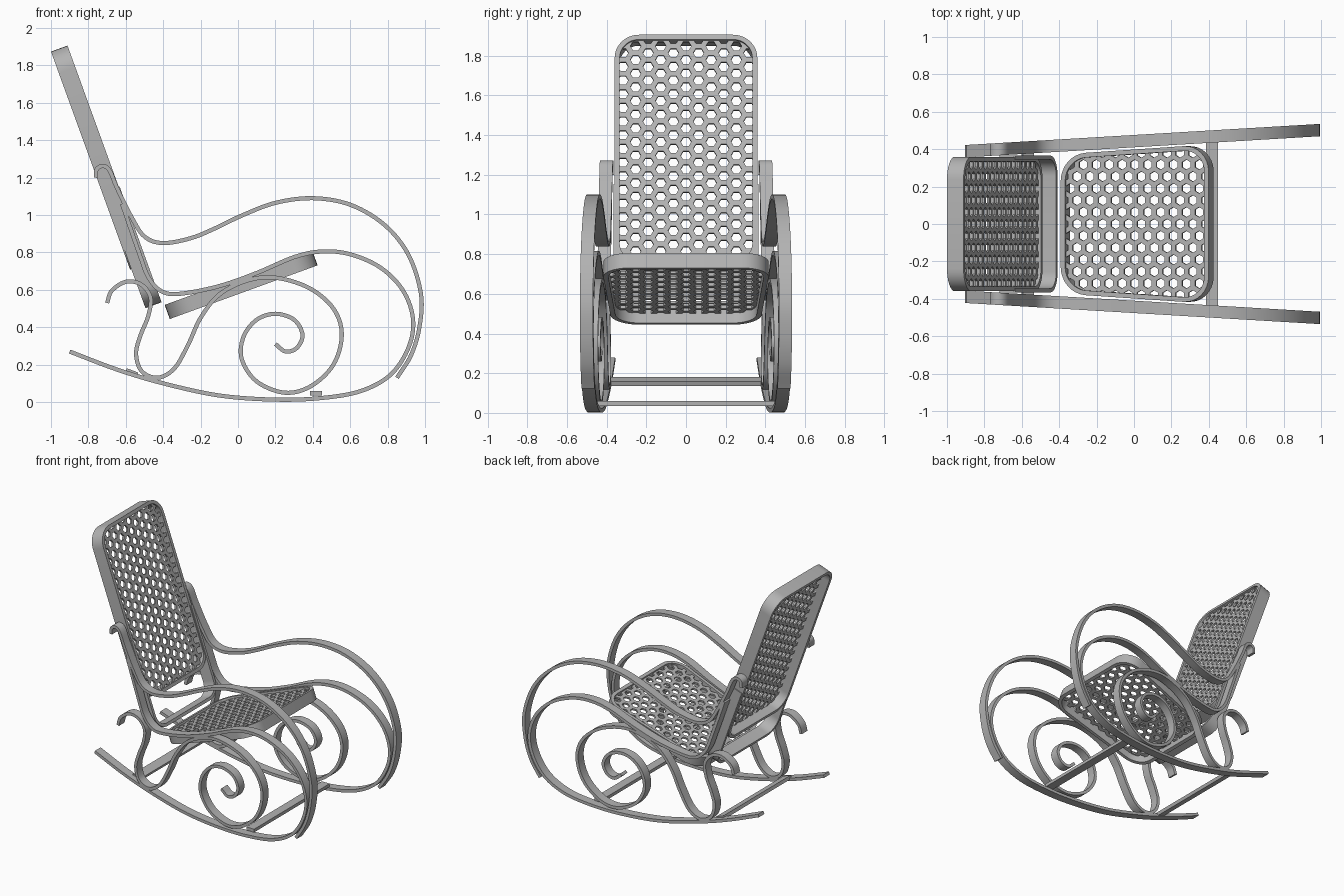
import bpy, bmesh, math
from mathutils import Vector

if "Cube" in bpy.data.objects:
    bpy.data.objects.remove(bpy.data.objects["Cube"])

grey = bpy.data.materials.new("warm_grey")
grey.use_nodes = True
COLOUR = (0.45, 0.45, 0.45, 1)
grey.diffuse_color = COLOUR
grey.node_tree.nodes["Principled BSDF"].inputs["Base Color"].default_value = COLOUR


def finish(bm, name):
    bmesh.ops.recalc_face_normals(bm, faces=bm.faces)
    mesh = bpy.data.meshes.new(name)
    bm.to_mesh(mesh)
    bm.free()
    mesh.materials.append(grey)
    obj = bpy.data.objects.new(name, mesh)
    bpy.context.collection.objects.link(obj)
    bpy.ops.object.select_all(action='DESELECT')
    bpy.context.view_layer.objects.active = obj
    obj.select_set(True)
    bpy.ops.object.shade_smooth_by_angle(angle=math.radians(35))
    return obj


def spline(points, steps=7):
    """Smooth curve through the points."""
    p = [Vector(q) for q in points]
    p = [2 * p[0] - p[1]] + p + [2 * p[-1] - p[-2]]
    out = []
    for a, b, c, d in zip(p, p[1:], p[2:], p[3:]):
        for i in range(steps):
            t = i / steps
            out.append(0.5 * (2 * b + (c - a) * t + (2 * a - 5 * b + 4 * c - d) * t * t
                              + (3 * b - a - 3 * c + d) * t ** 3))
    return out + [p[-2]]


def rounded(corners, radius, closed=True, steps=8):
    """Polygon with rounded corners; an open one keeps its two ends."""
    p = [Vector(q) for q in corners]
    n, out = len(p), []
    for i, q in enumerate(p):
        if not closed and i in (0, n - 1):
            out.append(q)
            continue
        d1, d2 = (p[i - 1] - q).normalized(), (p[(i + 1) % n] - q).normalized()
        for k in range(steps + 1):
            t = k / steps * math.pi / 2
            out.append(q + radius * ((1 - math.sin(t)) * d1 + (1 - math.cos(t)) * d2))
    return out


def ribbon(name, path, thick, low, high, place, closed=False):
    """Flat bent strip along a 2D path, placed in space by a function."""
    bm, rings, n = bmesh.new(), [], len(path)
    for i, p in enumerate(path):
        before = path[i - 1] if closed or i else p
        after = path[(i + 1) % n] if closed or i < n - 1 else p
        t = (after - before).normalized()
        side = Vector((-t.y, t.x)) * thick / 2
        rings.append([bm.verts.new(place(q.x, q.y, w)) for q, w in
                      ((p - side, low), (p + side, low), (p + side, high), (p - side, high))])
    for i in range(n if closed else n - 1):
        a, b = rings[i], rings[(i + 1) % n]
        for k in range(4):
            bm.faces.new((a[k], a[(k + 1) % 4], b[(k + 1) % 4], b[k]))
    if not closed:
        bm.faces.new(rings[0])
        bm.faces.new(rings[-1])
    return finish(bm, name)


def cane_panel(name, outline, place, low, thick, pitch=0.0733, hole=0.027):
    """Sheet of hexagonal holes trimmed to a convex outline."""
    bm = bmesh.new()
    cell, col = pitch / math.sqrt(3), pitch * math.sqrt(3) / 2
    us, vs = [q.x for q in outline], [q.y for q in outline]
    cols = int(max(vs) / col) + 2
    for j in range(-cols, cols + 1):
        for i in range(-1, int((max(us) - min(us)) / pitch) + 3):
            cu, cv = min(us) + (i + 0.5 * (j % 2)) * pitch, j * col
            rings = [[bm.verts.new((cu + r * math.sin(k * math.pi / 3),
                                    cv + r * math.cos(k * math.pi / 3), 0)) for k in range(6)]
                     for r in (cell, hole)]
            for k in range(6):
                m = (k + 1) % 6
                bm.faces.new((rings[0][k], rings[0][m], rings[1][m], rings[1][k]))
    bmesh.ops.remove_doubles(bm, verts=bm.verts, dist=0.0005)
    centre = sum(outline, Vector((0, 0))) / len(outline)
    for a, b in zip(outline, outline[1:] + outline[:1]):
        if (b - a).length < 1e-5:
            continue
        normal = Vector((b.y - a.y, a.x - b.x))
        if normal.dot(a - centre) < 0:
            normal.negate()
        bmesh.ops.bisect_plane(bm, geom=bm.verts[:] + bm.edges[:] + bm.faces[:],
                               plane_co=(a.x, a.y, 0), plane_no=(normal.x, normal.y, 0),
                               clear_outer=True)
    # Thicken into a solid sheet
    extruded = bmesh.ops.extrude_face_region(bm, geom=bm.faces[:], use_keep_orig=True)
    for v in extruded["geom"]:
        if isinstance(v, bmesh.types.BMVert):
            v.co.z = thick
    for v in bm.verts:
        v.co = place(v.co.x, v.co.y, low + v.co.z)
    return finish(bm, name)


# Bentwood side strips: profile in x and z
arm = spline([(-.76, 1.2), (-.755, 1.245), (-.72, 1.262), (-.685, 1.235), (-.645, 1.14),
              (-.57, .99), (-.5, .885), (-.4, .85), (-.25, .877), (-.12, .93), (.02, .997),
              (.2, 1.065), (.4, 1.09), (.6, 1.055), (.78, .95), (.91, .79), (.978, .58),
              (.97, .4), (.925, .25), (.85, .13)])
rocker = spline([(-.62, 1.06), (-.53, .8), (-.475, .66), (-.4, .588), (-.3, .58), (-.1, .62),
                 (.1, .69), (.3, .775), (.45, .805), (.6, .79), (.76, .72), (.88, .6),
                 (.935, .45), (.915, .3), (.82, .15), (.66, .06), (.45, .022), (.2, .013),
                 (-.1, .035), (-.4, .1), (-.65, .175), (-.9, .27)])
scroll = spline([(-.7, .53), (-.675, .595), (-.6, .643), (-.52, .63), (-.468, .56),
                 (-.48, .46), (-.52, .36), (-.545, .26), (-.515, .165), (-.43, .13),
                 (-.34, .18), (-.265, .31), (-.2, .45), (-.1, .575), (.05, .65), (.2, .665),
                 (.38, .61), (.51, .5), (.555, .36), (.51, .2), (.39, .085), (.25, .05),
                 (.1, .11), (.02, .23), (.03, .35), (.1, .44), (.2, .472), (.3, .44),
                 (.345, .36), (.315, .29), (.255, .27), (.2, .31)])
for side, label in ((1, "left"), (-1, "right")):
    def splay(u, v, w):
        return Vector((u, side * (0.443 + 0.0595 * u + w), v))
    for part, path in (("armrest", arm), ("rocker", rocker), ("scroll", scroll)):
        ribbon(f"{label}_{part}", path, 0.022, -0.033, 0.033, splay)


def tilted(origin, along, normal):
    o, a, n = Vector(origin), Vector(along).normalized(), Vector(normal).normalized()
    return lambda u, v, w: o + a * u + n * w + Vector((0, v, 0))


# Backrest: frame, cane and lower U-shaped support
back = tilted((-.457, 0, .515), (-.341, 0, .94), (.94, 0, .341))
back_line = rounded([(.235, -.347), (1.45, -.347), (1.45, .347), (.235, .347)], 0.11)
ribbon("back_frame", back_line, 0.025, -0.047, 0.047, back, closed=True)
cane_panel("back_cane", back_line, back, 0.018, 0.014)
support = rounded([(.66, -.355), (.012, -.355), (.012, .355), (.66, .355)], 0.1, closed=False)
ribbon("back_support", support, 0.022, -0.04, 0.052, back)

# Seat: tapered frame and cane
seat = tilted((-.378, 0, .482), (.94, 0, .341), (-.341, 0, .94))
seat_line = rounded([(.012, -.36), (.828, -.412), (.828, .412), (.012, .36)], 0.13)
ribbon("seat_frame", seat_line, 0.025, -0.04, 0.04, seat, closed=True)
cane_panel("seat_cane", seat_line, seat, 0.012, 0.014)

# Cross bars between the rockers
for name, x, z, half, tilt in (("front_bar", .417, .047, .45, 0), ("rear_bar", -.568, .158, .4, -.35)):
    c, s = math.cos(tilt), math.sin(tilt)
    ribbon(name, [Vector((-.0325, 0)), Vector((.0325, 0))], 0.024, -half, half,
           lambda u, v, w: Vector((x + u * c - v * s, w, z + u * s + v * c)))
